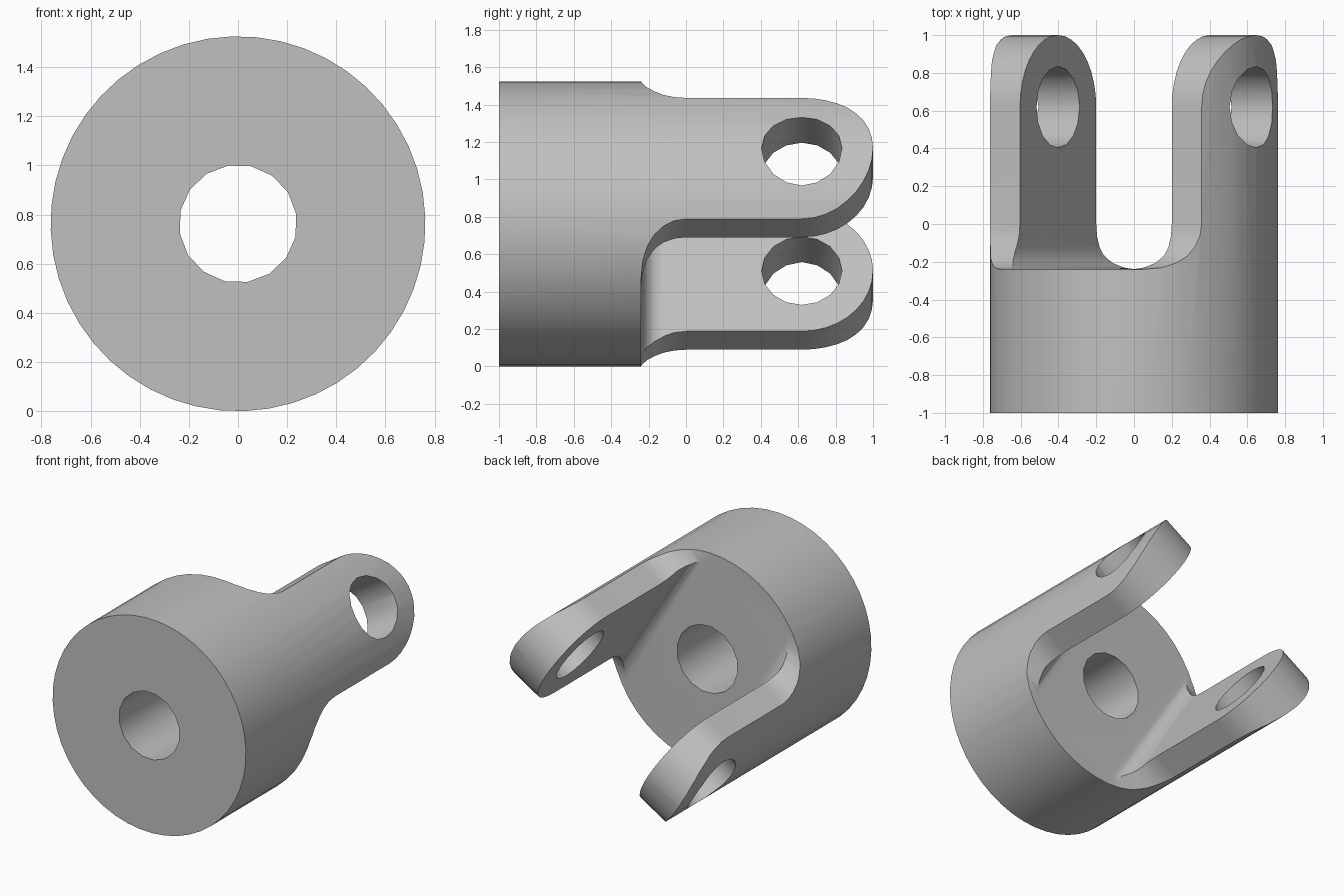
import bpy, bmesh
from math import sin, cos, pi, radians
from mathutils import Matrix

cube = bpy.data.objects.get("Cube")
if cube:
    bpy.data.objects.remove(cube)

R = 0.7625                    # body radius
SHOULDER = -0.24              # where the fork starts
HALF_W, INNER = 0.381, 0.474  # prong half width, inner face distance
SIDE_FILLET, INNER_FILLET = 0.24, 0.11
PIN_Y = 1 - HALF_W
TILT = radians(32)

steel = bpy.data.materials.new("grey metal")
steel.use_nodes = True
grey = (0.53, 0.53, 0.53, 1)
steel.diffuse_color = grey
steel.node_tree.nodes["Principled BSDF"].inputs["Base Color"].default_value = grey


def finish(name, bm):
    bmesh.ops.recalc_face_normals(bm, faces=bm.faces)
    mesh = bpy.data.meshes.new(name)
    bm.to_mesh(mesh)
    bm.free()
    mesh.materials.append(steel)
    obj = bpy.data.objects.new(name, mesh)
    bpy.context.collection.objects.link(obj)
    return obj


def cylinder(name, radius, depth, sides, matrix):
    bm = bmesh.new()
    bmesh.ops.create_cone(bm, cap_ends=True, segments=sides, radius1=radius,
                          radius2=radius, depth=depth, matrix=matrix)
    return finish(name, bm)


def prism(name, points, axis):
    """Extrude an (a, y) outline right through the body along x or z."""
    bm = bmesh.new()
    place = (lambda a, y: (-1, y, a)) if axis == "x" else (lambda a, y: (a, y, -1))
    face = bm.faces.new([bm.verts.new(place(a, y)) for a, y in points])
    out = bmesh.ops.extrude_face_region(bm, geom=[face])
    moved = [v for v in out["geom"] if isinstance(v, bmesh.types.BMVert)]
    bmesh.ops.translate(bm, verts=moved, vec=(2, 0, 0) if axis == "x" else (0, 0, 2))
    return finish(name, bm)


def arc(ca, cy, r, start, end, steps):
    angles = [radians(start + (end - start) * i / steps) for i in range(steps + 1)]
    return [(ca + r * cos(t), cy + r * sin(t)) for t in angles]


def both_sides(half):
    """Complete a half outline with its mirror image."""
    return half + [(-a, y) for a, y in reversed(half) if a > 1e-5]


# Round body
along_y = Matrix.Rotation(pi / 2, 4, "X")
body = cylinder("fork_body", R, 2.05, 48, Matrix.Translation((0, 0.025, 0)) @ along_y)

# Slot between the prongs, with filleted floor corners
slot = both_sides([(INNER, 1.2)] + arc(INNER - INNER_FILLET, SHOULDER + INNER_FILLET,
                                     INNER_FILLET, 0, -90, 6))

# Waste outside the prong outline: round tip, straight sides, filleted shoulders
outline = both_sides(
    [(1, 1.2), (1, SHOULDER)]
    + arc(HALF_W + SIDE_FILLET, SHOULDER + SIDE_FILLET, SIDE_FILLET, 270, 180, 6)
    + arc(0, PIN_Y, HALF_W, 0, 90, 9))

cutters = [
    prism("slot_cutter", slot, "z"),
    prism("outline_cutter", outline, "x"),
    cylinder("bore_cutter", 0.24, 3, 16, along_y),
    cylinder("pin_hole_cutter", 0.215, 3, 16,
             Matrix.Translation((0, PIN_Y, 0)) @ Matrix.Rotation(pi / 2, 4, "Y")),
]
for cutter in cutters:
    cutter.hide_render = True
    mod = body.modifiers.new(cutter.name, "BOOLEAN")
    mod.operation, mod.solver, mod.object = "DIFFERENCE", "EXACT", cutter

# Bake the cuts, then tilt the fork about its axis and stand it on the ground
bpy.context.view_layer.update()
result = bpy.data.meshes.new_from_object(body.evaluated_get(bpy.context.evaluated_depsgraph_get()))
body.modifiers.clear()
body.data = result
for cutter in cutters:
    bpy.data.objects.remove(cutter)
result.transform(Matrix.Translation((0, 0, R)) @ Matrix.Rotation(-TILT, 4, "Y"))

bpy.ops.object.select_all(action="DESELECT")
body.select_set(True)
bpy.context.view_layer.objects.active = body
bpy.ops.object.shade_smooth_by_angle(angle=radians(30))
